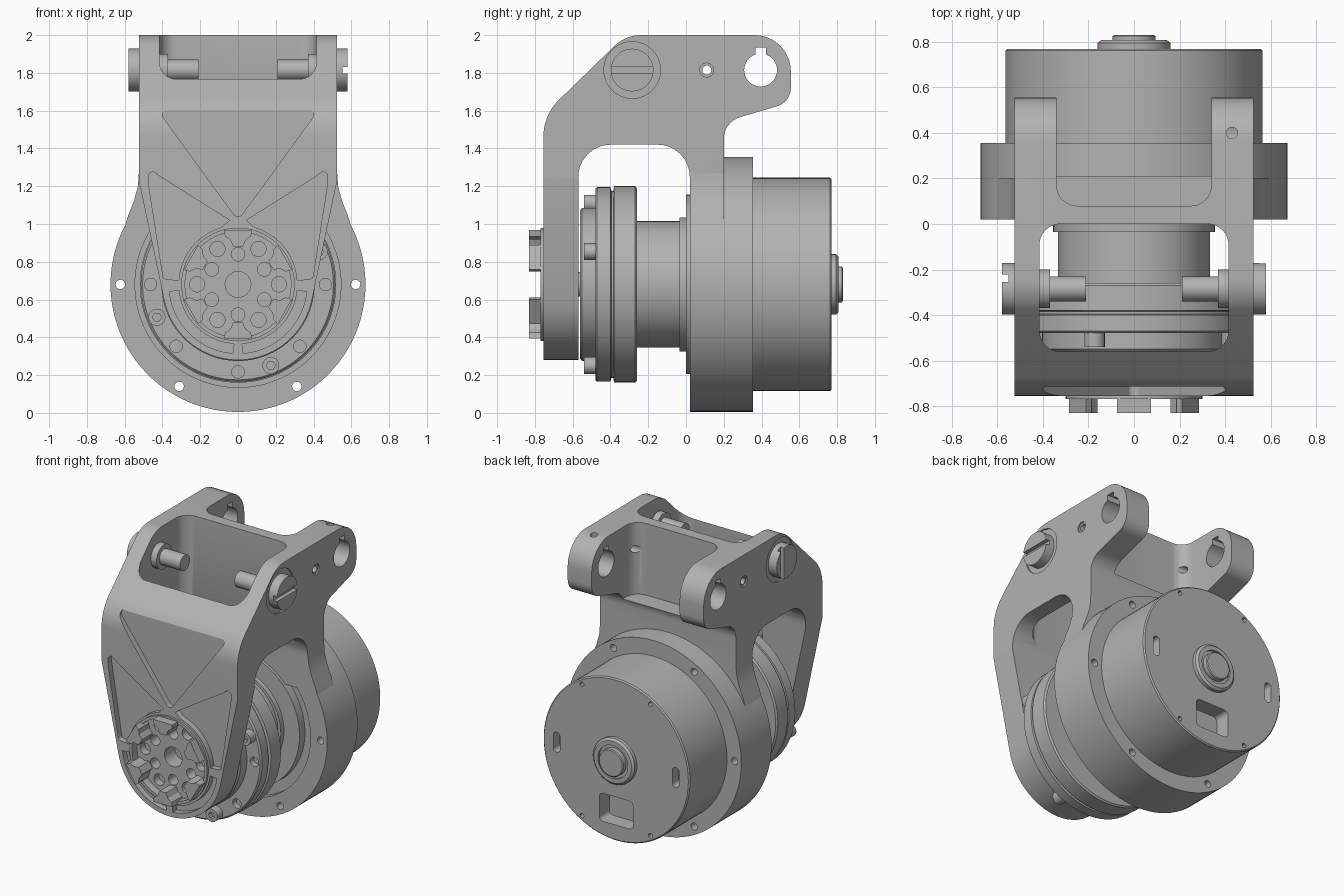
import bpy, bmesh
from math import sin, cos, tan, pi, radians, acos
from mathutils import Vector

if "Cube" in bpy.data.objects:
    bpy.data.objects.remove(bpy.data.objects["Cube"], do_unlink=True)

metal = bpy.data.materials.new("machined grey metal")
metal.use_nodes = True
metal.diffuse_color = (0.45, 0.45, 0.45, 1)
metal.node_tree.nodes["Principled BSDF"].inputs["Base Color"].default_value = (0.45, 0.45, 0.45, 1)

CZ = 0.68  # height of the main rotation axis


# ---- helpers ----
def arc(u, v, r, a0, a1, n=24):
    return [(u + r * cos(radians(a0 + (a1 - a0) * i / n)),
             v + r * sin(radians(a0 + (a1 - a0) * i / n))) for i in range(n + 1)]


def circle(u, v, r, n=32):
    return arc(u, v, r, 0, 360, n)[:-1]


def rounded(corners, n=8):
    """Polygon whose (u, v, radius) corners are filleted."""
    out = []
    for i, (u, v, r) in enumerate(corners):
        p = Vector((u, v))
        if r == 0:
            out.append((u, v))
            continue
        d0 = (Vector(corners[i - 1][:2]) - p).normalized()
        d1 = (Vector(corners[(i + 1) % len(corners)][:2]) - p).normalized()
        half = acos(max(-1, min(1, d0.dot(d1)))) / 2
        c = p + (d0 + d1).normalized() * (r / sin(half))
        a, b = p + d0 * (r / tan(half)) - c, p + d1 * (r / tan(half)) - c
        for k in range(n + 1):
            q = c + (a.lerp(b, k / n)).normalized() * r
            out.append((q.x, q.y))
    return out


def box(u0, u1, v0, v1, r=0):
    return rounded([(u0, v0, r), (u1, v0, r), (u1, v1, r), (u0, v1, r)])


def polar(r, deg):
    return r * cos(radians(deg)), CZ + r * sin(radians(deg))


def finish(name, bm):
    bmesh.ops.recalc_face_normals(bm, faces=bm.faces)
    me = bpy.data.meshes.new(name)
    bm.to_mesh(me)
    bm.free()
    me.materials.append(metal)
    ob = bpy.data.objects.new(name, me)
    bpy.context.collection.objects.link(ob)
    return ob


def prism(name, pts, axis, a, b):
    """Extrude a 2D outline along an axis from a to b."""
    place = {"x": lambda u, v, w: (w, u, v), "y": lambda u, v, w: (u, w, v),
             "z": lambda u, v, w: (u, v, w)}[axis]
    bm = bmesh.new()
    lo = [bm.verts.new(place(u, v, a)) for u, v in pts]
    hi = [bm.verts.new(place(u, v, b)) for u, v in pts]
    bm.faces.new(lo)
    bm.faces.new(hi)
    for i in range(len(pts)):
        bm.faces.new((lo[i - 1], lo[i], hi[i], hi[i - 1]))
    return finish(name, bm)


def lathe(name, profile, closed=False, n=96):
    """Turn an (r, y) profile about the main axis."""
    bm = bmesh.new()
    rings = [[bm.verts.new((r * cos(2 * pi * i / n), y, CZ + r * sin(2 * pi * i / n)))
              for i in range(n)] for r, y in profile]
    for k in range(0 if closed else 1, len(rings)):
        for i in range(n):
            bm.faces.new((rings[k - 1][i - 1], rings[k - 1][i], rings[k][i], rings[k][i - 1]))
    if not closed:
        bm.faces.new(rings[0])
        bm.faces.new(rings[-1])
    return finish(name, bm)


def boolean(target, cutter, op="DIFFERENCE"):
    m = target.modifiers.new("cut", "BOOLEAN")
    m.operation, m.solver, m.object = op, "EXACT", cutter
    bpy.context.view_layer.objects.active = target
    bpy.ops.object.modifier_apply(modifier=m.name)
    bpy.data.objects.remove(cutter, do_unlink=True)


def cut(target, pts, axis, a, b):
    boolean(target, prism("cutter", pts, axis, a, b))


# ---- bracket: side profile trimmed by the front outline ----
side = rounded([(-0.755, 0.2, 0), (-0.755, 1.577, 0.27), (-0.32, 2, 0.2), (0.555, 2, 0.19),
                (0.555, 1.645, 0.1), (0.2, 1.54, 0.12), (0.2, 1.0, 0), (0.02, 1.0, 0),
                (0.02, 1.42, 0.17), (-0.57, 1.42, 0.17), (-0.57, 0.2, 0)])
bracket = prism("bracket", side, "x", -0.525, 0.525)
outline = [(-0.6, 2.1), (-0.6, 1.5), (-0.525, 1.5), (-0.525, 1.23)] + arc(0, CZ, 0.4, 192, 348, 40) \
    + [(0.525, 1.23), (0.525, 1.5), (0.6, 1.5), (0.6, 2.1)]
boolean(bracket, prism("outline", outline, "y", -0.9, 0.7), "INTERSECT")
cut(bracket, box(-0.415, 0.415, -0.56, 0.0, 0.09), "z", 1.2, 2.1)
cut(bracket, box(-0.34, 0.34, 0.08, 0.9, 0.09), "z", 1.5, 2.1)

# shallow lightening recesses and hub pocket on the front arm
FLOOR = -0.715
cut(bracket, rounded([(-0.43, 1.61, 0.03), (0.43, 1.61, 0.03), (0, 1.02, 0.03)]), "y", -0.9, FLOOR)
for s in (-1, 1):
    edge = [(s * u, v) for u, v in arc(0, CZ, 0.315, 4, 74, 16)]
    web = rounded([(0.475, 1.55, 0.025), (0.475, 1.22, 0.1), (0.395, 0.71, 0.02), (0.33, 0.7, 0)])
    web = [p for p in web if p != (0.33, 0.7)]
    cut(bracket, [(s * u, v) for u, v in web] + edge + [(s * 0.045, 1.02)], "y", -0.9, FLOOR)
    a0, a1 = (-6, -86) if s > 0 else (186, 266)
    cut(bracket, arc(0, CZ, 0.365, a0, a1) + arc(0, CZ, 0.315, a1, a0), "y", -0.9, FLOOR)
cut(bracket, circle(0, CZ, 0.3, 64), "y", -0.9, FLOOR)
cut(bracket, circle(0, CZ, 0.068), "y", -0.9, -0.6)
for k in range(6):
    cut(bracket, circle(*polar(0.217, 60 * k), 0.04, 20), "y", -0.9, -0.66)
    cut(bracket, circle(*polar(0.16, 60 * k + 30), 0.036, 20), "y", -0.9, -0.62)

# keyed ear bores, small cross holes, bolt holes and set screw hole
cut(bracket, circle(0.395, 1.815, 0.087, 40), "x", -1, 1)
cut(bracket, box(0.367, 0.423, 1.85, 1.935), "x", -1, 1)
cut(bracket, circle(0.11, 1.815, 0.024, 16), "x", -1, 1)
cut(bracket, circle(0.43, 0.4, 0.025, 16), "z", 1.85, 2.1)
for s in (-1, 1):
    cut(bracket, circle(0.11, 1.815, 0.037, 20), "x", s * 0.515, s * 0.6)
    cut(bracket, circle(-0.285, 1.815, 0.15, 48), "x", s * 0.515, s * 0.6)

# ---- rear flange with flared shoulders ----
flange = prism("rear_flange", circle(0, CZ, 0.675, 96), "y", 0.02, 0.355)
cut(flange, circle(0, CZ, 0.545, 96), "y", -0.1, 0.06)
for k in range(6):
    cut(flange, circle(*polar(0.623, 60 * k), 0.025, 16), "y", -0.1, 0.5)
shoulder = [(0.525, 1.27), (0.53, 1.2), (0.55, 1.125), (0.58, 1.05), (0.6, 0.985)]
for s, label in ((1, "left"), (-1, "right")):
    prism(label + "_shoulder", [(s * u, v) for u, v in shoulder + [(0.46, 1.12), (0.46, 1.27)]],
          "y", 0.02, 0.2)

# ---- output hub on the front arm ----
lathe("hub_rim", [(0.3, -0.7), (0.3, -0.77), (0.28, -0.77), (0.28, -0.7)], closed=True)
half = [(0.287, 0.075), (0.255, 0.068), (0.235, 0.04), (0.2, 0.025)]
tooth = half + [(r, -t) for r, t in reversed(half)]
for k in range(6):
    a = radians(60 * k + 30)
    pts = [(r * cos(a) - t * sin(a), CZ + r * sin(a) + t * cos(a)) for r, t in tooth]
    prism("hub_tooth", pts, "y", -0.83, -0.71)

# ---- gearbox: stepped rings, neck and collar ----
gear = lathe("gearbox", [(0.065, -0.59), (0.065, -0.56), (0.395, -0.56), (0.405, -0.55), (0.405, -0.48),
                         (0.505, -0.48), (0.515, -0.47), (0.515, -0.4), (0.495, -0.395), (0.495, -0.385),
                         (0.52, -0.38), (0.52, -0.27), (0.51, -0.26), (0.335, -0.26), (0.335, -0.035),
                         (0.355, -0.035), (0.355, 0.0), (0.475, 0.0), (0.475, 0.1)])
for k in range(8):
    cut(gear, circle(*polar(0.463, 45 * k), 0.033, 16), "y", -0.6, -0.44)
for k in range(4):
    x, z = polar(0.463, 22 + 90 * k)
    screw = prism("gearbox_screw", circle(x, z, 0.045, 24), "y", -0.54, -0.46)
    cut(screw, circle(x, z, 0.024, 6), "y", -0.6, -0.51)

# ---- motor body with back face openings ----
motor = lathe("motor_body", [(0.565, 0.3), (0.565, 0.762), (0.557, 0.77), (0.1, 0.77)])
cut(motor, box(-0.13, 0.13, 0.225, 0.42, 0.03), "y", 0.66, 0.9)
for s in (-1, 1):
    cut(motor, box(s * 0.46 - 0.026, s * 0.46 + 0.026, CZ - 0.07, CZ + 0.07, 0.025), "y", 0.7, 0.9)
for a in (60, 120, 240, 300):
    cut(motor, circle(*polar(0.53, a), 0.016, 12), "y", 0.7, 0.9)
lathe("rear_bearing_cap", [(0.16, 0.76), (0.16, 0.795), (0.145, 0.808), (0.115, 0.808), (0.115, 0.795),
                           (0.095, 0.795), (0.095, 0.825), (0.088, 0.83)])

# ---- slotted pivot bolts through the side walls ----
for s, label in ((1, "left"), (-1, "right")):
    y, z = -0.285, 1.815
    head = prism(label + "_bolt_head", circle(y, z, 0.113, 48), "x", s * 0.5, s * 0.58)
    slot = box(y - 0.2, y + 0.2, z - 0.017, z + 0.017) if s > 0 else \
        box(y + 0.03, y + 0.064, z - 0.2, z + 0.2)
    cut(head, slot, "x", s * 0.552, s * 0.7)
    prism(label + "_bolt_washer", circle(y, z, 0.085, 40), "x", s * 0.37, s * 0.42)
    prism(label + "_bolt_shank", circle(y, z, 0.055, 32), "x", s * 0.21, s * 0.42)

# ---- shading: smooth curves, sharp machined edges ----
bpy.ops.object.select_all(action="DESELECT")
for ob in bpy.context.scene.objects:
    if ob.type == "MESH":
        ob.select_set(True)
        bpy.context.view_layer.objects.active = ob
bpy.ops.object.shade_smooth_by_angle(angle=radians(30))
